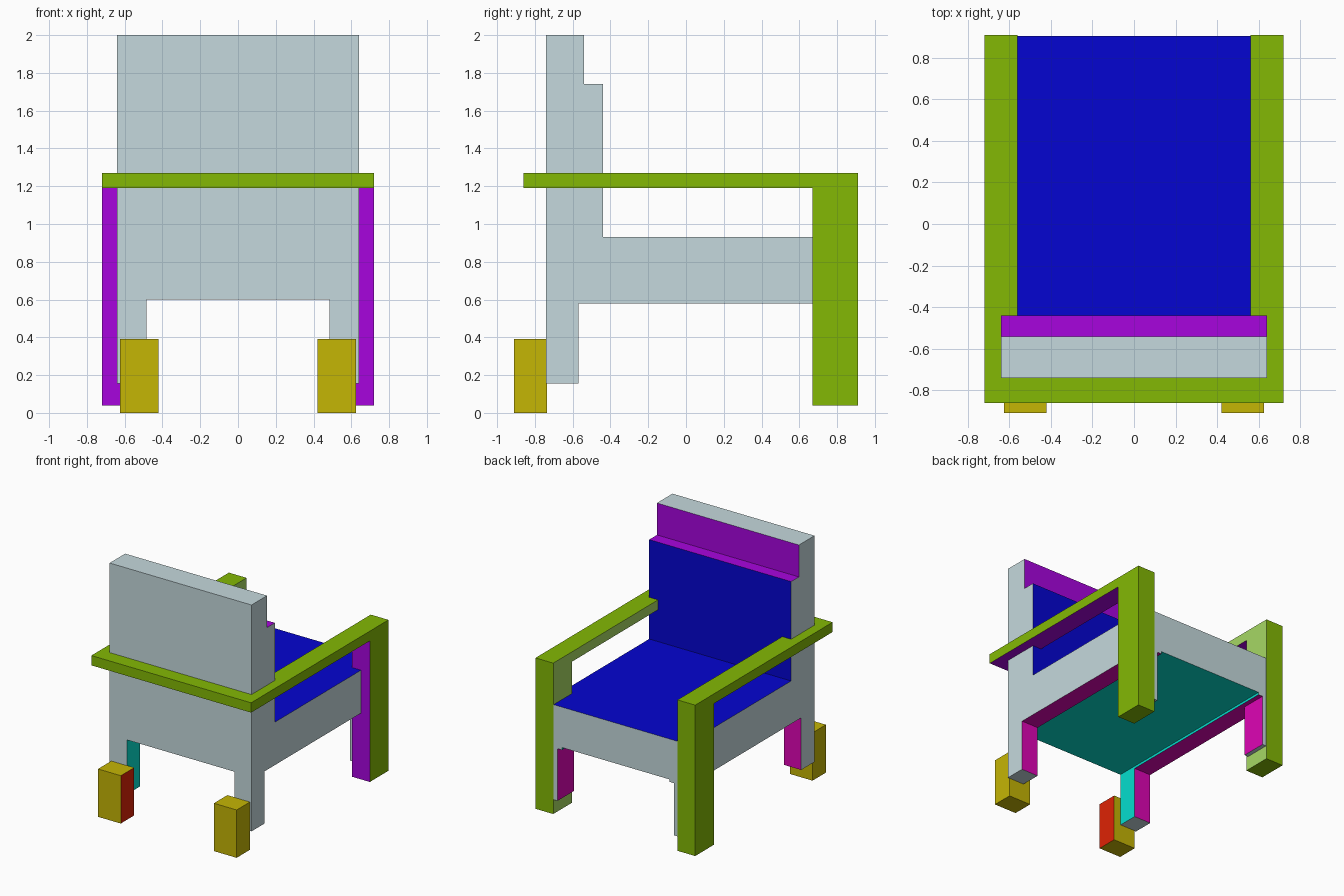
import bpy, bmesh

if "Cube" in bpy.data.objects:
    bpy.data.objects.remove(bpy.data.objects["Cube"])

COLOURS = {
    "grey": (196, 216, 220), "blue": (13, 13, 208), "purple": (166, 13, 221),
    "green": (130, 183, 13), "yellow": (196, 180, 13), "red": (221, 40, 13),
    "cyan": (13, 221, 205), "magenta": (221, 13, 180),
    "lime": (165, 215, 100), "cream": (215, 220, 155),
}
materials = {}


def material(name):
    if name not in materials:
        m = bpy.data.materials.new(name)
        m.diffuse_color = [(c / 255) ** 2.2 for c in COLOURS[name]] + [1]
        m.use_nodes = True
        m.node_tree.nodes["Principled BSDF"].inputs["Base Color"].default_value = m.diffuse_color
        materials[name] = m
    return materials[name]


def prism(name, profile, lo, hi, axis, sides, caps, mirror=False):
    """Extrude a profile along x or z; sides = colour per profile edge, caps = (low, high)."""
    place = (lambda a, b, c: (c, a, b)) if axis == "x" else (lambda a, b, c: (a, b, c))
    bm = bmesh.new()
    low = [bm.verts.new(place(a, b, lo)) for a, b in profile]
    high = [bm.verts.new(place(a, b, hi)) for a, b in profile]
    n = len(profile)
    faces = [bm.faces.new((low[i], low[(i + 1) % n], high[(i + 1) % n], high[i])) for i in range(n)]
    faces += [bm.faces.new(low[::-1]), bm.faces.new(high)]
    mesh = bpy.data.meshes.new(name)
    names = list(sides) + list(caps)
    slots = list(dict.fromkeys(names))
    for s in slots:
        mesh.materials.append(material(s))
    for f, colour in zip(faces, names):
        f.material_index = slots.index(colour)
    bmesh.ops.recalc_face_normals(bm, faces=bm.faces)
    bm.to_mesh(mesh)
    bm.free()
    obj = bpy.data.objects.new(name, mesh)
    bpy.context.collection.objects.link(obj)
    if mirror:
        obj.modifiers.new("mirror", "MIRROR").use_mirror_merge = False
    return obj


def box_pair(name, x, y, z, base, inner=None, outer=None, front=None, back=None, bottom=None):
    """Mirrored pair of boxes; 'front' is -y and 'inner' faces the centre line."""
    profile = [(x[0], y[0]), (x[1], y[0]), (x[1], y[1]), (x[0], y[1])]
    sides = [front or base, outer or base, back or base, inner or base]
    return prism(name, profile, z[0], z[1], "z", sides, (bottom or base, base), mirror=True)


# Seat and stepped backrest, one side profile in (y, z)
prism("seat_and_back",
      [(-.74, .60), (.905, .60), (.905, .93), (-.44, .93),
       (-.44, 1.74), (-.54, 1.74), (-.54, 2.0), (-.74, 2.0)],
      -.64, .64, "x",
      ["cyan", "grey", "blue", "blue", "purple", "purple", "grey", "grey"],
      ("grey", "grey"))

# Rails under the seat sides
box_pair("side_rail", (.485, .64), (-.74, .905), (.58, .60), "grey",
         inner="cyan", bottom="magenta")

# Inner legs
box_pair("rear_leg", (.485, .64), (-.74, -.57), (.155, .60), "grey",
         inner="cyan", back="magenta")
box_pair("inner_front_leg", (.525, .64), (.69, .905), (.155, .60), "grey",
         inner="magenta")

# Armrest band: U shape wrapping behind the backrest
prism("armrest_band",
      [(-.72, -.86), (.72, -.86), (.72, .91), (.56, .91),
       (.56, -.70), (-.56, -.70), (-.56, .91), (-.72, .91)],
      1.19, 1.27, "z",
      ["green", "green", "green", "lime", "green", "lime", "green", "green"],
      ("purple", "green"))

# Armrest front posts
box_pair("armrest_post", (.56, .72), (.67, .91), (.04, 1.19), "green",
         inner="lime", front="purple")

# Blocks against the rear legs
box_pair("foot_block", (.42, .625), (-.91, -.737), (0, .39), "yellow", inner="red")
